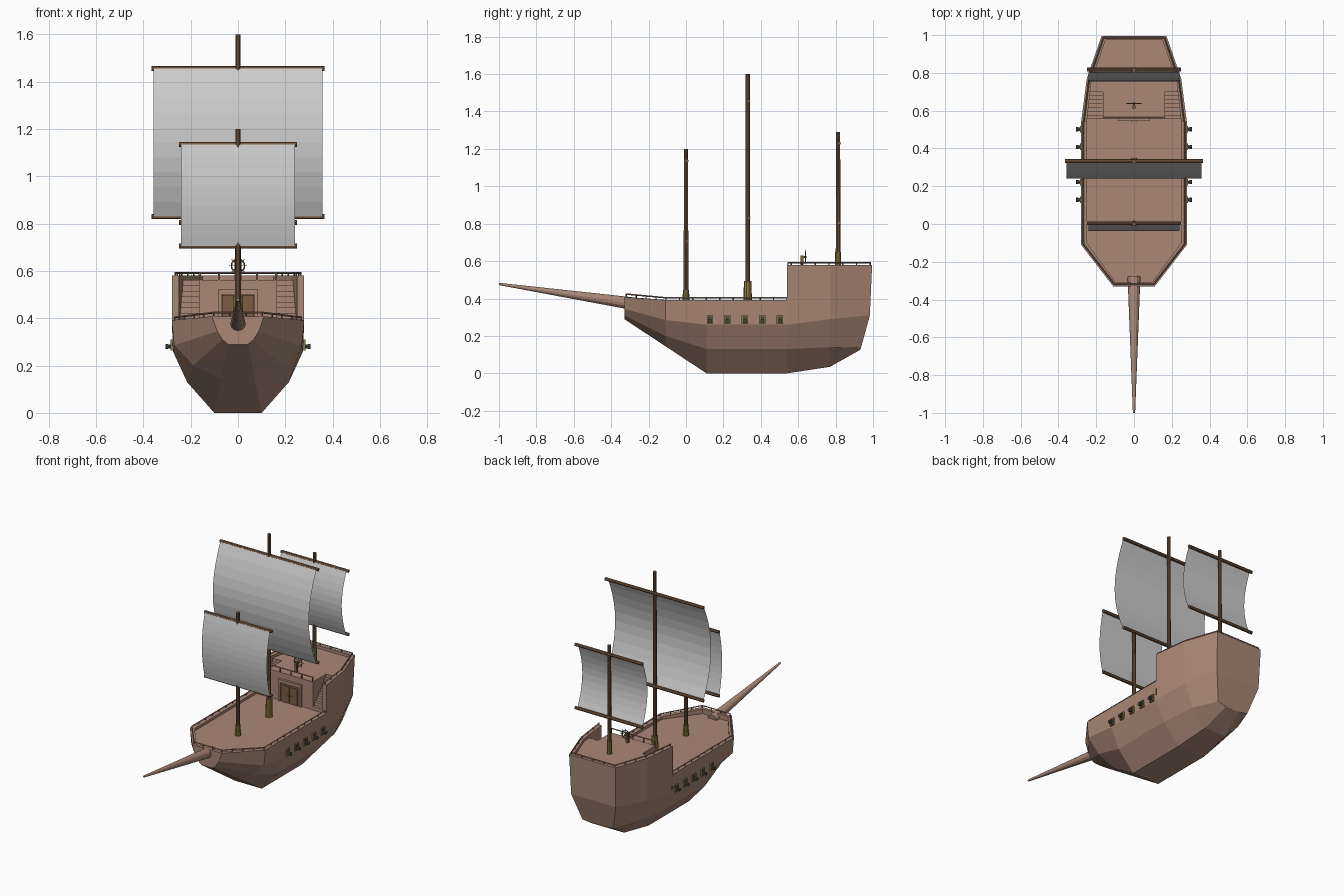
import bpy, bmesh, math
from mathutils import Vector

if "Cube" in bpy.data.objects:
    bpy.data.objects.remove(bpy.data.objects["Cube"])


def material(name, r, g, b):
    m = bpy.data.materials.new(name)
    m.diffuse_color = (r, g, b, 1)
    m.use_nodes = True
    m.node_tree.nodes["Principled BSDF"].inputs["Base Color"].default_value = m.diffuse_color
    return m


HULL = material("hull_wood", 0.40, 0.245, 0.18)
WOOD = material("dark_wood", 0.20, 0.11, 0.06)
BRASS = material("brass", 0.27, 0.20, 0.05)
IRON = material("iron", 0.06, 0.065, 0.065)


def finish(name, bm, mat=None):
    bmesh.ops.remove_doubles(bm, verts=bm.verts, dist=1e-5)
    bmesh.ops.recalc_face_normals(bm, faces=bm.faces)
    me = bpy.data.meshes.new(name)
    bm.to_mesh(me)
    bm.free()
    ob = bpy.data.objects.new(name, me)
    bpy.context.collection.objects.link(ob)
    if mat:
        me.materials.append(mat)
    return ob


def rod(name, a, b, r1, r2, mat, sides=10):
    """Tapered cylinder from a to b."""
    a, b = Vector(a), Vector(b)
    bm = bmesh.new()
    bmesh.ops.create_cone(bm, cap_ends=True, segments=sides, radius1=r1, radius2=r2, depth=(b - a).length)
    rot = (b - a).to_track_quat('Z', 'Y').to_matrix().to_4x4()
    bm.transform(rot)
    bmesh.ops.translate(bm, verts=bm.verts, vec=(a + b) / 2)
    return finish(name, bm, mat)


def box(name, lo, hi, mat):
    bm = bmesh.new()
    bmesh.ops.create_cube(bm, size=1)
    lo, hi = Vector(lo), Vector(hi)
    bmesh.ops.scale(bm, verts=bm.verts, vec=hi - lo)
    bmesh.ops.translate(bm, verts=bm.verts, vec=(lo + hi) / 2)
    return finish(name, bm, mat)


def prism(name, outline, z0, z1, mat):
    bm = bmesh.new()
    f = bm.faces.new([bm.verts.new((x, y, z0)) for x, y in outline])
    ext = bmesh.ops.extrude_face_region(bm, geom=[f], use_keep_orig=True)
    bmesh.ops.translate(bm, verts=[v for v in ext['geom'] if isinstance(v, bmesh.types.BMVert)], vec=(0, 0, z1 - z0))
    return finish(name, bm, mat)


# Hull half sections: deck edge, rim inside, rim outside, two chines, keel edge
DECK, QDECK = 0.375, 0.562
low = [(.275, .26), (.215, .13), (.10, 0)]


def section(y, rim_in, yi, rim_out, z, lower, ys=None):
    ys = ys or [y] * 3
    return [(rim_in, yi, DECK), (rim_in, yi, z), (rim_out, y, z)] + [(x, yy, zz) for (x, zz), yy in zip(lower, ys)]


half = [
    section(-.33, .095, -.31, .11, .408, [(.088, .345), (.066, .31), (.042, .29)]),
    section(-.11, .25, -.10, .28, .392, [(.27, .285), (.19, .20), (.07, .145)]),
    section(.11, .25, .11, .28, .392, low),
    section(.54, .25, .54, .28, .392, low),
    section(.54, .25, .54, .28, .58, low),
    section(.77, .225, .76, .25, .58, [(.243, .29), (.18, .14), (.08, .035)]),
    section(.995, .15, .975, .172, .58, [(.165, .31), (.115, .135), (.05, .125)], [.983, .935, .93]),
]
bm = bmesh.new()
stb = [[bm.verts.new(p) for p in s] for s in half]
prt = [[bm.verts.new((-x, y, z)) for x, y, z in s] for s in half]
ring = stb + prt[::-1]
for i, a in enumerate(ring):
    b = ring[(i + 1) % len(ring)]
    step = abs(a[2].co.z - b[2].co.z) > .1
    for j in range(5):
        if not step or j == 1:
            bm.faces.new((a[j], a[j + 1], b[j + 1], b[j]))
for i in range(len(half) - 1):
    if i != 3:
        for j in (0, 5):          # deck planking and keel bottom
            bm.faces.new((stb[i][j], stb[i + 1][j], prt[i + 1][j], prt[i][j]))
finish("hull", bm, HULL)

# Stern cabin with stair wells cut into both front corners
right = [(.165, .56), (.165, .72), (.231, .72), (.225, .76), (.15, .975)]
prism("stern_cabin", right + [(-x, y) for x, y in right[::-1]], DECK, QDECK, HULL)
N = 8
for s in (1, -1):
    for i in range(N):
        y = .555 + i * .165 / N
        xs = sorted((s * .165, s * (.25 - .11 * (y - .54))))
        box("stair_step", (xs[0], y, DECK), (xs[1], .72, DECK + (i + 1) * (QDECK - DECK) / N), HULL)

# Double door in the cabin front
box("door_panel", (-.068, .553, DECK), (.068, .562, .498), WOOD)
for s in (1, -1):
    xs = sorted((s * .07, s * .085))
    box("door_post", (xs[0], .545, DECK), (xs[1], .562, .52), HULL)
    xs = sorted((s * .004, s * .055))
    box("door_leaf", (xs[0], .549, DECK), (xs[1], .556, .485), HULL if s == 0 else WOOD)
    box("door_knob", (s * .012 - .004, .543, .425), (s * .012 + .004, .55, .433), BRASS)
box("door_lintel", (-.085, .545, .50), (.085, .562, .522), HULL)


# Rails on short posts
def rail(pts):
    for a, b in zip(pts, pts[1:]):
        a, b = Vector(a), Vector(b)
        rod("rail", a, b, .004, .004, HULL, 4)
        n = max(1, round((b - a).length / .075))
        for k in range(n + 1):
            p = a.lerp(b, k / n)
            rod("rail_post", p - Vector((0, 0, .014)), p + Vector((0, 0, .003)), .0035, .0035, WOOD, 6)


mid = [(.103, -.32, .424), (.268, -.107, .404), (.268, .54, .404)]
rail([(-x, y, z) for x, y, z in mid[::-1]] + mid)
top = [(.265, .545, .592), (.238, .765, .592), (.162, .985, .592)]
rail(top + [(-x, y, z) for x, y, z in top[::-1]])
rail([(-.163, .562, .592), (.163, .562, .592)])
for x in (-.16, -.08, 0, .08, .16):
    box("front_rail_post", (x - .003, .559, QDECK), (x + .003, .565, .592), WOOD)

# Bowsprit
rod("bowsprit", (0, -.28, .372), (0, -1, .478), .034, .006, HULL, 12)


# Masts with brass feet, yards and billowing sails
def mast(tag, y, foot, foot_top, foot_r, top, yard_lo, yard_hi, half_w, bulge):
    rod(tag + "_mast", (0, y, foot), (0, y, top), .0125, .0115, WOOD)
    rod(tag + "_mast_foot", (0, y, foot), (0, y, foot_top), foot_r, foot_r * .95, BRASS)
    for z in (yard_lo, yard_hi):
        rod(tag + "_yard", (-half_w, y + .004, z), (half_w, y + .004, z), .0105, .0105, WOOD, 8)
    bm = bmesh.new()
    rows = []
    w, n = half_w - .008, 10
    for k in range(n + 1):
        t = k / n
        yy = y - .008 - bulge * math.sin(math.pi * t) ** .9
        rows.append([bm.verts.new((x, yy, yard_lo + t * (yard_hi - yard_lo))) for x in (-w, w)])
    for a, b in zip(rows, rows[1:]):
        bm.faces.new((a[0], a[1], b[1], b[0]))
    finish(tag + "_sail", bm)


mast("fore", 0, DECK, .445, .018, 1.20, .705, 1.135, .25, .03)
mast("main", .33, DECK, .495, .022, 1.60, .83, 1.455, .365, .08)
mast("mizzen", .813, QDECK, .65, .016, 1.29, .805, 1.23, .25, .05)

# Cannons in brass-framed gun ports, both sides
for s in (1, -1):
    for i in range(5):
        y, z = .128 + i * .0935, .287
        for dy in (-.014, .014):
            xs = sorted((s * .265, s * .286))
            box("port_side", (xs[0], y + dy - .003, z - .022), (xs[1], y + dy + .003, z + .022), BRASS)
        for dz in (-.02, .02):
            box("port_edge", (xs[0], y - .017, z + dz - .003), (xs[1], y + .017, z + dz + .003), BRASS)
        box("port_back", (min(s * .26, s * .279), y - .014, z - .02), (max(s * .26, s * .279), y + .014, z + .02), IRON)
        rod("cannon_barrel", (s * .25, y, z - .006), (s * .30, y, z - .006), .010, .008, IRON, 8)
        rod("cannon_muzzle", (s * .295, y, z - .006), (s * .306, y, z - .006), .011, .011, IRON, 8)

# Steering wheel on its stand
wc = Vector((0, .638, .622))
bpy.ops.mesh.primitive_torus_add(major_segments=16, minor_segments=6, major_radius=.028, minor_radius=.003,
                                 location=wc, rotation=(math.pi / 2, 0, 0))
wheel = bpy.context.object
wheel.name = "steering_wheel_rim"
wheel.data.materials.append(WOOD)
for k in range(4):
    a = k * math.pi / 4
    d = Vector((math.cos(a), 0, math.sin(a))) * .039
    rod("wheel_spoke", wc - d, wc + d, .002, .002, WOOD, 6)
rod("wheel_axle", wc + Vector((0, -.025, 0)), wc + Vector((0, .006, 0)), .006, .006, BRASS, 8)
box("wheel_stand", (-.008, .612, QDECK), (.008, .628, .63), WOOD)
